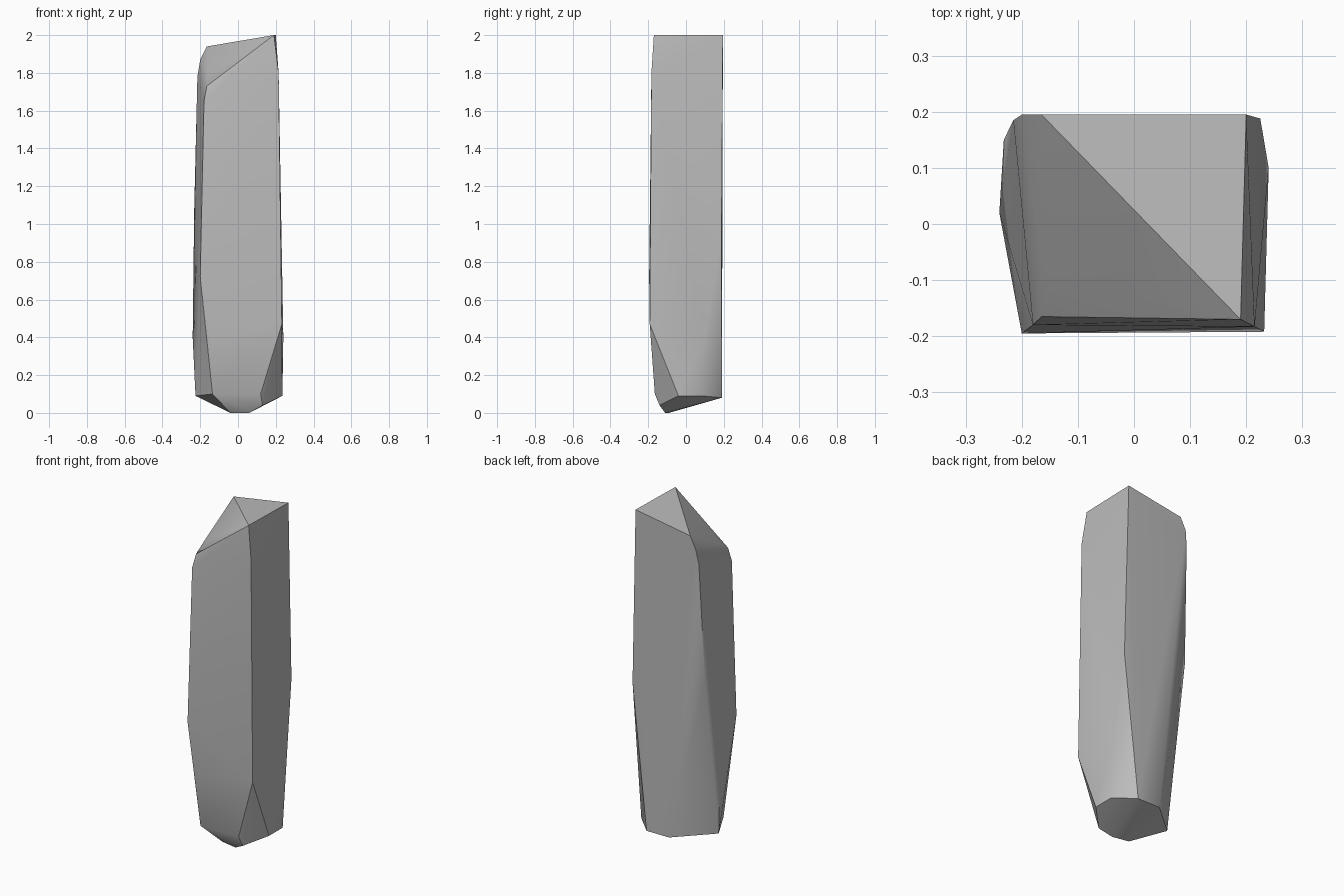
import bpy
import bmesh
import math

# Remove the default cube only
default_cube = bpy.data.objects.get("Cube")
if default_cube:
    bpy.data.objects.remove(default_cube, do_unlink=True)


def make_material(name, colour):
    """One flat colour for the viewport and for renders."""
    material = bpy.data.materials.new(name)
    material.use_nodes = True
    material.diffuse_color = colour
    shader = material.node_tree.nodes["Principled BSDF"]
    shader.inputs["Base Color"].default_value = colour
    shader.inputs["Roughness"].default_value = 0.9
    return material


def make_hull(name, corner_groups, material):
    """Wrap a convex faceted stone around the given corner groups."""
    mesh = bpy.data.meshes.new(name)
    bm = bmesh.new()
    for group in corner_groups:
        for corner in group:
            bm.verts.new(corner)
    hull = bmesh.ops.convex_hull(bm, input=bm.verts[:])
    unused = [v for v in hull["geom_interior"] if isinstance(v, bmesh.types.BMVert)]
    if unused:
        bmesh.ops.delete(bm, geom=unused, context="VERTS")
    bmesh.ops.recalc_face_normals(bm, faces=bm.faces[:])
    bm.to_mesh(mesh)
    bm.free()
    mesh.materials.append(material)
    stone = bpy.data.objects.new(name, mesh)
    bpy.context.collection.objects.link(stone)
    return stone


def shade_facets(stone, degrees):
    """Soften shallow creases and keep the strong ones sharp."""
    bpy.ops.object.select_all(action="DESELECT")
    stone.select_set(True)
    bpy.context.view_layer.objects.active = stone
    bpy.ops.object.shade_smooth_by_angle(angle=math.radians(degrees))


# Flat triangular summit, then the slope falling to the front corner
summit = [(.19, -.17, 2), (.2, .195, 2), (-.165, .195, 1.94)]
slope = [(-.16, -.09, 1.785), (-.165, -.165, 1.73), (-.18, -.18, 1.65)]

# Long upright edges, listed from top to bottom
front_left_edge = [(.215, -.183, 1.8), (.232, -.192, .47)]
back_left_edge = [(.225, .188, .95), (.24, .1, .4)]
front_right_edge = [(-.2, -.195, .72), (-.15, -.182, .4)]
back_right_edge = [(-.2, .195, 1.87), (-.215, .185, 1.78), (-.232, .15, 1.07)]
right_ridge = [(-.24, .02, .4)]

# Tapered foot with a slanted, many sided underside
underside = [
    (-.04, -.09, 0), (.06, -.11, 0), (.13, -.14, .04),
    (.235, -.04, .09), (.235, .09, .09), (.13, .19, .08),
    (-.02, .19, .08), (-.225, .01, .09),
]
foot_front = [(-.135, -.165, .1), (.12, -.165, .1)]

stone_grey = make_material("stone grey", (.5, .5, .5, 1))
standing_stone = make_hull(
    "standing_stone",
    [summit, slope, front_left_edge, back_left_edge, front_right_edge,
     back_right_edge, right_ridge, underside, foot_front],
    stone_grey,
)
shade_facets(standing_stone, 30)
